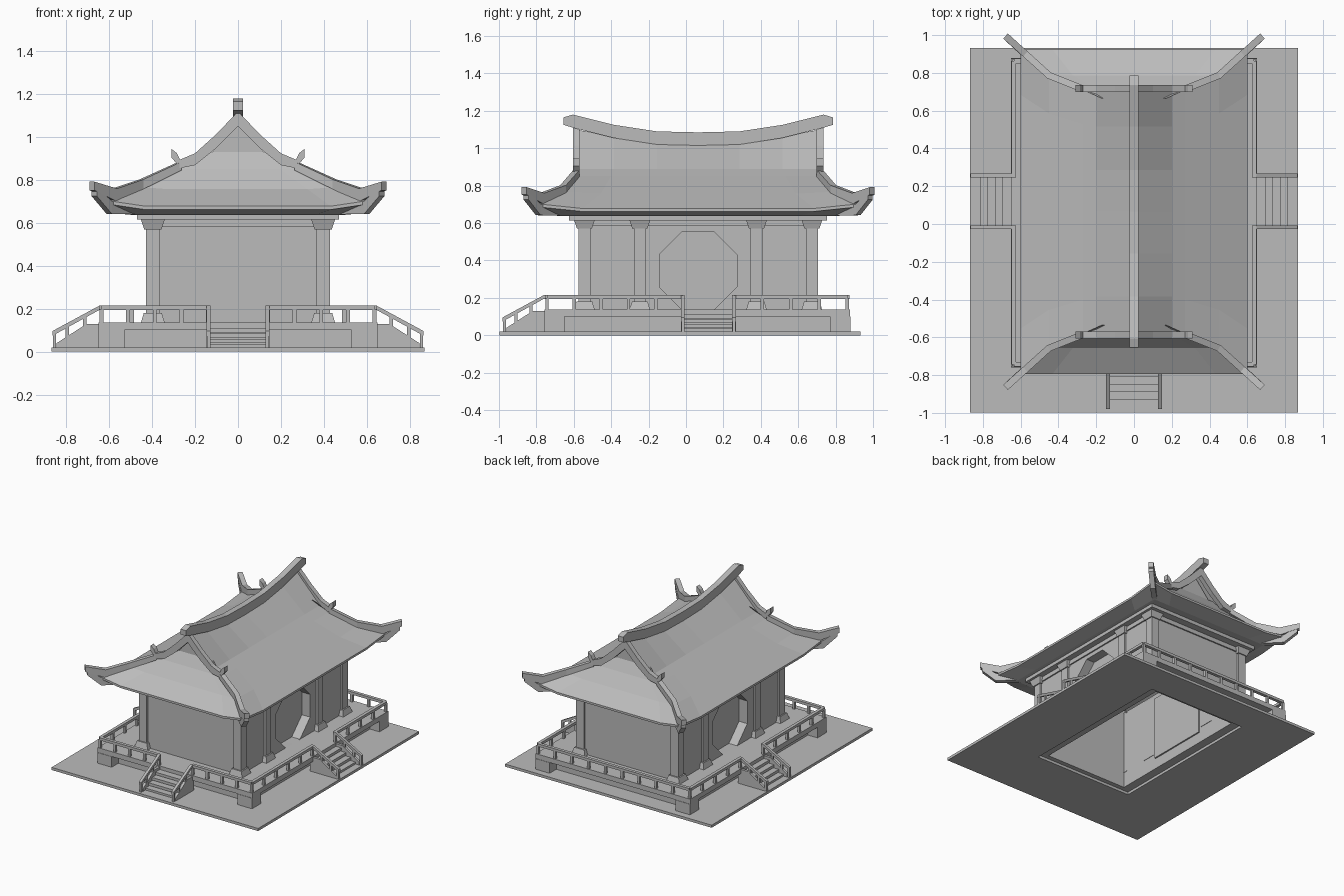
import bpy, bmesh, math
from mathutils import Vector, Matrix

if "Cube" in bpy.data.objects:
    bpy.data.objects.remove(bpy.data.objects["Cube"], do_unlink=True)

stone = bpy.data.materials.new("plain grey")
stone.use_nodes = True
GREY = (0.5, 0.5, 0.5, 1)
stone.diffuse_color = GREY
stone.node_tree.nodes["Principled BSDF"].inputs["Base Color"].default_value = GREY
CY = 0.065                      # hall centre along y
SIGNS = [(a, b) for a in (-1, 1) for b in (-1, 1)]


def part(name, build, y=0.0, matrix=None):
    bm = bmesh.new()
    build(bm)
    if matrix:
        bm.transform(matrix)
    bmesh.ops.recalc_face_normals(bm, faces=bm.faces)
    me = bpy.data.meshes.new(name)
    bm.to_mesh(me)
    bm.free()
    me.materials.append(stone)
    ob = bpy.data.objects.new(name, me)
    ob.location.y = y
    bpy.context.collection.objects.link(ob)


def loft(bm, rings, cap=True):
    rows = [[bm.verts.new(p) for p in r] for r in rings]
    n = len(rows[0])
    for a, b in zip(rows, rows[1:]):
        for i in range(n):
            j = (i + 1) % n
            bm.faces.new((a[i], a[j], b[j], b[i]))
    if cap:
        bm.faces.new(rows[0])
        bm.faces.new(rows[-1])


def prism(bm, pts, vec):
    loft(bm, [pts, [Vector(p) + Vector(vec) for p in pts]])


def rect(hx, hy, z, x=0, y=0):
    return [(x - hx, y - hy, z), (x + hx, y - hy, z), (x + hx, y + hy, z), (x - hx, y + hy, z)]


def taper(bm, x, y, z0, z1, h0, h1):
    loft(bm, [rect(h0, h0, z0, x, y), rect(h1, h1, z1, x, y)])


def box(bm, hx, hy, z0, z1, x=0, y=0):
    loft(bm, [rect(hx, hy, z0, x, y), rect(hx, hy, z1, x, y)])


def frame(bm, out, inn, z0, z1):
    loft(bm, [rect(*out, z0), rect(*out, z1), rect(*inn, z1), rect(*inn, z0), rect(*out, z0)], False)
    bmesh.ops.remove_doubles(bm, verts=bm.verts, dist=1e-5)


def sweep(bm, pts, w):
    """Rectangular bar along points (x, y, z, height)."""
    rings = []
    for i, p in enumerate(pts):
        a, b = pts[max(i - 1, 0)], pts[min(i + 1, len(pts) - 1)]
        s = Vector((b[1] - a[1], a[0] - b[0], 0)).normalized() * w / 2
        c, u = Vector(p[:3]), Vector((0, 0, p[3] / 2))
        rings.append([c - s - u, c + s - u, c + s + u, c - s + u])
    loft(bm, rings)


# Ground slab and terrace, open under the hall
HOLE = (0.41, 0.62)


def ground(bm):
    outer, inner = (0.868, 0.965), (0.41, 0.62)
    rings = [rect(*outer, 0, 0, -0.033), rect(*outer, 0.02, 0, -0.033),
             rect(*inner, 0.02, 0, CY), rect(*inner, 0, 0, CY), rect(*outer, 0, 0, -0.033)]
    loft(bm, rings, False)


def terrace_blocks(bm):
    for sx, sy in SIGNS:
        box(bm, 0.06, 0.055, 0.02, 0.1, sx * 0.59, sy * 0.765)


part("ground_slab", ground)
part("terrace_floor", lambda bm: frame(bm, (0.65, 0.817), HOLE, 0.1, 0.137), 0.06)
part("terrace_core", lambda bm: frame(bm, (0.57, 0.74), HOLE, 0.02, 0.1), 0.06)
part("terrace_corner_blocks", terrace_blocks, 0.06)


# Railing with gaps for the three stairs
def railing(bm):
    x, f, b = 0.636, -0.743, 0.863
    runs = [((-x, b), (x, b))]
    for s in (-1, 1):
        runs += [((s * x, f), (s * 0.14, f)), ((s * x, f), (s * x, -0.017)), ((s * x, 0.257), (s * x, b))]
    for a, c in runs:
        a, c = Vector((*a, 0.205)), Vector((*c, 0.205))
        sweep(bm, [(*a, 0.02), (*c, 0.02)], 0.024)
        n = round((c - a).length / 0.135)
        for i in range(n + 1):
            p = a.lerp(c, i / n)
            box(bm, 0.009, 0.009, 0.137, 0.2, p.x, p.y)


part("railing", railing)


# Stairs climb toward the origin of their local frame, facing -y
def stairs(bm):
    for i in range(4):
        y0 = -0.05 - 0.04 * i
        box(bm, 0.13, (0.02 - y0 - 0.0) / 2, 0.11 - 0.025 * i - 0.02, 0.11 - 0.025 * i, 0, (y0 + 0.02) / 2)
    for s in (-1, 1):
        x = s * 0.137
        prof = [(0.02, 0.02), (0.02, 0.13), (-0.06, 0.13), (-0.2, 0.04), (-0.2, 0.02)]
        prism(bm, [(x - 0.01, y, z) for y, z in prof], (0.02, 0, 0))
        sweep(bm, [(x, 0.02, 0.205, 0.02), (x, 0, 0.205, 0.02), (x, -0.22, 0.085, 0.022)], 0.02)
        for y in (-0.07, -0.15, -0.21):
            box(bm, 0.008, 0.008, 0.02, 0.2 + y * 0.545, x, y)


for name, x, y, turn in (("front_stairs", 0, -0.76, 0), ("right_stairs", -0.645, 0.12, -90),
                         ("left_stairs", 0.645, 0.12, 90)):
    part(name, stairs, 0, Matrix.Translation((x, y, 0)) @ Matrix.Rotation(math.radians(turn), 4, "Z"))


# Hall walls: plain ends, long sides with an octagonal recess
def walls(bm):
    for s in (-1, 1):
        box(bm, 0.415, 0.02, 0.02, 0.62, 0, s * 0.605)
        for t in (-1, 1):
            oct_half = [(math.sin(math.radians(a)) * 0.225 * t, 0.345 + math.cos(math.radians(a)) * 0.225)
                        for a in (22.5, 67.5, 112.5, 157.5)]
            outline = [(0, 0.62), (0, 0.553)] + oct_half + [(0, 0.137), (0, 0.02), (t * 0.6, 0.02), (t * 0.6, 0.62)]
            prism(bm, [(s * 0.415, y, z) for y, z in outline], (-s * 0.07, 0, 0))


def doors(bm):
    for s in (-1, 1):
        box(bm, 0.006, 0.24, 0.1, 0.58, s * 0.34)


def columns(bm):
    for s in (-1, 1):
        for y in (-0.608, -0.312, 0.312, 0.608):
            x = s * 0.397
            box(bm, 0.032, 0.032, 0.137, 0.6, x, y)
            taper(bm, x, y, 0.137, 0.18, 0.055, 0.042)
            taper(bm, x, y, 0.57, 0.615, 0.04, 0.055)


part("hall_walls", walls, CY)
part("octagon_doors", doors, CY)
part("columns", columns, CY)
part("tie_beam", lambda bm: frame(bm, (0.425, 0.635), (0.38, 0.59), 0.583, 0.615), CY)
part("top_plate", lambda bm: frame(bm, (0.47, 0.69), (0.38, 0.59), 0.615, 0.645), CY)


# Lower hipped roof with raised eave corners
def eave_ring(hx, hy, z, lift):
    pts = []
    for ax, ay, bx, by in ((-1, -1, 1, -1), (1, -1, 1, 1), (1, 1, -1, 1), (-1, 1, -1, -1)):
        for t in (0, 0.14, 0.86):
            pts.append(((ax + (bx - ax) * t) * hx, (ay + (by - ay) * t) * hy, z + (0 if t else lift)))
    return pts


def hip_roof(bm):
    loft(bm, [eave_ring(0.43, 0.64, 0.645, 0), eave_ring(0.5, 0.75, 0.638, 0),
              eave_ring(0.6, 0.86, 0.662, 0.025), eave_ring(0.6, 0.86, 0.678, 0.025),
              eave_ring(0.45, 0.722, 0.757, 0.01), eave_ring(0.27, 0.645, 0.852, 0)], False)


# Upper saddle roof and the two recessed gables
RIDGE = [(0, 1.03), (0.22, 1.035), (0.45, 1.065), (0.655, 1.1)]


def saddle_roof(bm):
    line = [(-y, z) for y, z in RIDGE[:0:-1]] + RIDGE
    rows = [[bm.verts.new(p) for p in ((-0.27, y, 0.852), (-0.2, y, 0.89), (0, y, z), (0.2, y, 0.89), (0.27, y, 0.852))]
            for y, z in line]
    for a, b in zip(rows, rows[1:]):
        for i in range(4):
            bm.faces.new((a[i], a[i + 1], b[i + 1], b[i]))


def gables(bm):
    for s in (-1, 1):
        prism(bm, [(-0.19, s * 0.6, 0.85), (0.19, s * 0.6, 0.85), (0, s * 0.6, 1.07)], (0, -s * 0.02, 0))
        bm.faces.new([bm.verts.new(p) for p in ((-0.27, s * 0.645, 0.852), (0.27, s * 0.645, 0.852),
                                                (0.17, s * 0.6, 0.93), (-0.17, s * 0.6, 0.93))])


def ridge(bm):
    half = [(0, y, z, 0.07) for y, z in ((0.22, 1.055), (0.45, 1.09), (0.67, 1.145))] + [(0, 0.72, 1.145, 0.04)]
    sweep(bm, [(x, -y, z, h) for x, y, z, h in half[::-1]] + [(0, 0, 1.05, 0.07)] + half, 0.045)


def verges(bm):
    for sx, sy in SIGNS:
        path = [(0, 1.085, 0.07), (0.1, 0.982, 0.065), (0.2, 0.897, 0.055), (0.27, 0.875, 0.04),
                (0.285, 0.9, 0.05), (0.31, 0.925, 0.04)]
        sweep(bm, [(sx * x, sy * 0.652, z, h) for x, z, h in path], 0.036)


def hip_ridges(bm):
    for sx, sy in SIGNS:
        top = [(0.27, 0.65, 0.865, 0.04), (0.45, 0.722, 0.78, 0.045), (0.575, 0.835, 0.73, 0.06), (0.68, 0.93, 0.772, 0.04)]
        low = [(0.49, 0.745, 0.655, 0.03), (0.6, 0.855, 0.672, 0.06), (0.67, 0.92, 0.745, 0.04)]
        for path in (top, low):
            sweep(bm, [(sx * x, sy * y, z, h) for x, y, z, h in path], 0.036)


for name, build in (("hip_roof", hip_roof), ("saddle_roof", saddle_roof), ("gables", gables),
                    ("main_ridge", ridge), ("verge_ridges", verges), ("hip_ridges", hip_ridges)):
    part(name, build, CY)
